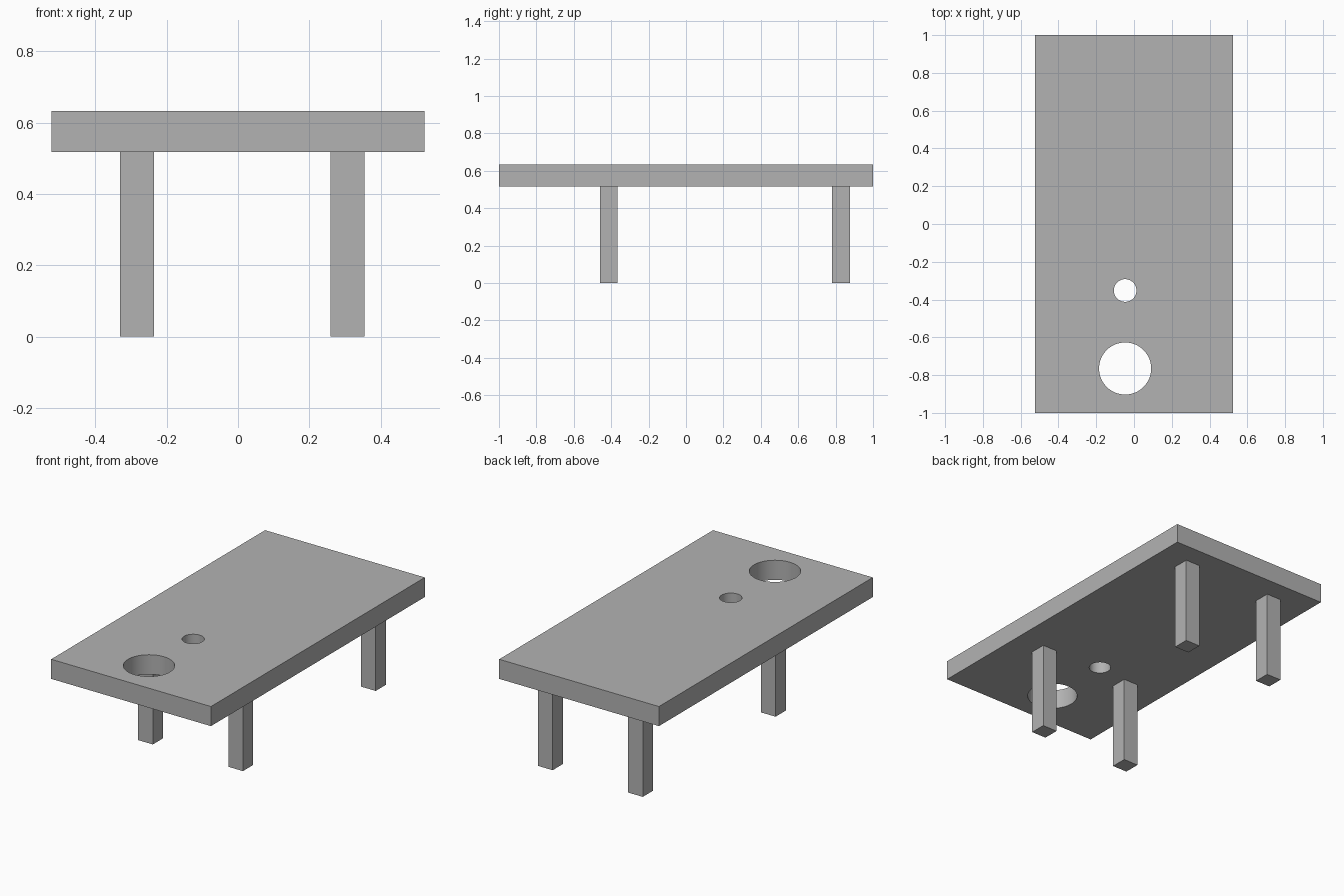
import bpy
import math

cube = bpy.data.objects.get("Cube")
if cube:
    bpy.data.objects.remove(cube, do_unlink=True)

# Single plain grey
grey = bpy.data.materials.new("plain grey")
grey.use_nodes = True
colour = (0.45, 0.45, 0.45, 1)
grey.diffuse_color = colour
grey.node_tree.nodes["Principled BSDF"].inputs["Base Color"].default_value = colour

UNDERSIDE, TOP = 0.517, 0.633
LEG = 0.096


def box(name, size, centre):
    bpy.ops.mesh.primitive_cube_add(size=1, location=centre)
    obj = bpy.context.object
    obj.name = name
    obj.scale = size
    bpy.ops.object.transform_apply(location=False, rotation=False, scale=True)
    obj.data.materials.append(grey)
    return obj


def drill(target, radius, x, y):
    """Cut a round vertical hole right through the target."""
    bpy.ops.mesh.primitive_cylinder_add(vertices=64, radius=radius, depth=0.5,
                                        location=(x, y, (UNDERSIDE + TOP) / 2))
    cutter = bpy.context.object
    cutter.hide_render = True
    cutter.data.materials.append(grey)
    mod = target.modifiers.new("hole", 'BOOLEAN')
    mod.operation = 'DIFFERENCE'
    mod.solver = 'EXACT'
    mod.object = cutter
    bpy.ops.object.select_all(action='DESELECT')
    target.select_set(True)
    bpy.context.view_layer.objects.active = target
    bpy.ops.object.modifier_apply(modifier=mod.name)
    bpy.data.objects.remove(cutter, do_unlink=True)


# Slab with a large and a small hole near the front
table_top = box("table_top", (1.046, 2, TOP - UNDERSIDE), (0, 0, (UNDERSIDE + TOP) / 2))
drill(table_top, 0.138, -0.047, -0.765)
drill(table_top, 0.06, -0.047, -0.352)
bpy.ops.object.shade_smooth_by_angle(angle=math.radians(30))

# Four square legs, set off-centre
for side, x in (("right", -0.283), ("left", 0.307)):
    for end, y in (("front", -0.413), ("back", 0.829)):
        box(f"{end}_{side}_leg", (LEG, LEG, UNDERSIDE), (x, y, UNDERSIDE / 2))
